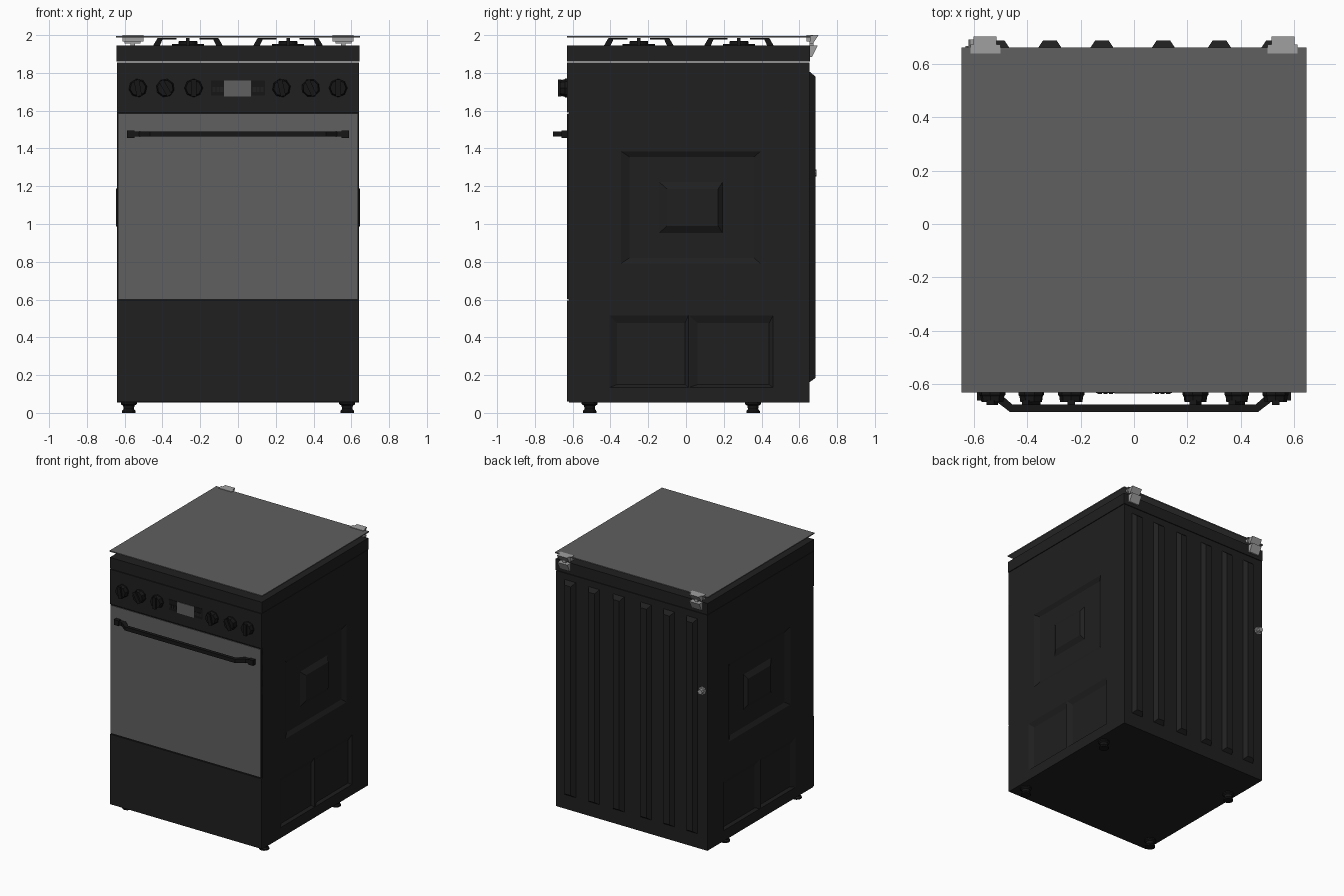
import bpy, bmesh
from math import sin, cos, pi, radians

if "Cube" in bpy.data.objects:
    bpy.data.objects.remove(bpy.data.objects["Cube"])


def material(name, v):
    m = bpy.data.materials.new(name)
    m.diffuse_color = (v, v, v, 1)
    m.use_nodes = True
    m.node_tree.nodes["Principled BSDF"].inputs["Base Color"].default_value = m.diffuse_color
    return m


BLACK = material("black_enamel", 0.014)
TRIM = material("black_trim", 0.008)
GLASS = material("grey_glass", 0.115)
STEEL = material("steel", 0.35)


def loft(name, loops, mat):
    """Closed solid through a stack of matching point loops."""
    bm = bmesh.new()
    rings = [[bm.verts.new(p) for p in loop] for loop in loops]
    n = len(rings[0])
    for a, b in zip(rings, rings[1:]):
        for i in range(n):
            j = (i + 1) % n
            bm.faces.new((a[i], a[j], b[j], b[i]))
    bm.faces.new(rings[0][::-1])
    bm.faces.new(rings[-1])
    bmesh.ops.recalc_face_normals(bm, faces=bm.faces)
    me = bpy.data.meshes.new(name)
    bm.to_mesh(me)
    bm.free()
    me.materials.append(mat)
    ob = bpy.data.objects.new(name, me)
    bpy.context.collection.objects.link(ob)
    return ob


def rect(a0, a1, b0, b1):
    return [(a0, b0), (a1, b0), (a1, b1), (a0, b1)]


def ngon(cx, cy, r, n, rot=0):
    return [(cx + r * cos(rot + 2 * pi * i / n), cy + r * sin(rot + 2 * pi * i / n)) for i in range(n)]


def on_x(pts, x): return [(x, a, b) for a, b in pts]
def on_y(pts, y): return [(a, y, b) for a, b in pts]
def on_z(pts, z): return [(a, b, z) for a, b in pts]


def box(name, x0, x1, y0, y1, z0, z1, mat):
    r = rect(x0, x1, y0, y1)
    return loft(name, [on_z(r, z0), on_z(r, z1)], mat)


def turned(name, cx, cy, profile, n, mat):
    """Upright round part from (radius, z) pairs."""
    return loft(name, [on_z(ngon(cx, cy, r, n), z) for r, z in profile], mat)


# Cabinet with pressed side panels
body = box("cabinet", -0.64, 0.64, -0.62, 0.655, 0.055, 1.855, BLACK)
presses = [  # outer rectangle, floor rectangle (y0, y1, z0, z1)
    ((-0.345, 0.395, 0.79, 1.385), (-0.30, 0.36, 0.82, 1.355)),
    ((-0.405, 0.012, 0.135, 0.515), (-0.365, -0.005, 0.15, 0.475)),
    ((0.018, 0.46, 0.135, 0.515), (0.06, 0.44, 0.15, 0.475)),
]
for s in (-1, 1):
    for outer, floor in presses:
        # Extend the cutter past the skin with straight walls
        cut = loft("press_cutter", [on_x(rect(*floor), s * 0.622), on_x(rect(*outer), s * 0.64),
                                    on_x(rect(*outer), s * 0.70)], BLACK)
        cut.hide_render = True
        mod = body.modifiers.new("press", 'BOOLEAN')
        mod.operation, mod.object, mod.solver = 'DIFFERENCE', cut, 'EXACT'
        bpy.context.view_layer.objects.active = body
        bpy.ops.object.modifier_apply(modifier=mod.name)
        bpy.data.objects.remove(cut)
    # Raised boss in the middle of the large pressing
    loft("side_boss", [on_x(rect(-0.145, 0.195, 0.95, 1.225), s * 0.620),
                       on_x(rect(-0.10, 0.17, 0.99, 1.185), s * 0.645)], BLACK)

# Front: drawer, oven door, control panel
box("drawer_front", -0.64, 0.64, -0.63, -0.615, 0.06, 0.595, BLACK)
box("oven_door_frame", -0.64, 0.64, -0.627, -0.615, 0.60, 1.585, TRIM)
box("oven_door_glass", -0.632, 0.632, -0.631, -0.62, 0.603, 1.582, GLASS)
box("control_panel", -0.64, 0.64, -0.63, -0.615, 1.59, 1.855, BLACK)

# Door handle: flat bar bent forward from its end mounts
half = [(0.588, -0.657), (0.525, -0.657), (0.465, -0.703)]
inner = [(0.455, -0.676), (0.505, -0.632), (0.588, -0.629)]
outline = half + [(-x, y) for x, y in half[::-1]] + [(-x, y) for x, y in inner[::-1]] + inner
# Outline order: front right to left, then back left to right
outline = half + [(-x, y) for x, y in reversed(half)] + [(-x, y) for x, y in reversed(inner)] + inner
loft("door_handle", [on_z(outline, 1.462), on_z(outline, 1.49)], TRIM)
for s in (-1, 1):
    box("handle_mount", s * 0.568 - 0.02, s * 0.568 + 0.02, -0.66, -0.625, 1.456, 1.496, TRIM)

# Control knobs, each turned to a different angle
for x, a in zip((-0.53, -0.385, -0.235, 0.23, 0.385, 0.53), (10, 30, 0, 12, 25, 0)):
    t = radians(a)
    loft("control_knob", [on_y(ngon(x, 1.72, r, 8, t), y) for r, y in
                          ((0.049, -0.625), (0.049, -0.64), (0.045, -0.645), (0.042, -0.666))], TRIM)
    grip = [(x + u * cos(t) - v * sin(t), 1.72 + u * sin(t) + v * cos(t))
            for u, v in rect(-0.014, 0.014, -0.044, 0.044)]
    loft("knob_grip", [on_y(grip, -0.66), on_y(grip, -0.678)], TRIM)

# Clock display with button blocks
box("clock_display", -0.073, 0.07, -0.634, -0.625, 1.675, 1.76, GLASS)
for s in (-1, 1):
    box("clock_bezel", s * 0.107 - 0.035, s * 0.107 + 0.035, -0.633, -0.625, 1.68, 1.76, TRIM)
    for i in range(3):
        cx = s * 0.107 + (i - 1) * 0.021
        box("clock_button", cx - 0.008, cx + 0.008, -0.637, -0.63, 1.70, 1.725, BLACK)

# Cooktop and glass lid
box("cooktop", -0.642, 0.642, -0.63, 0.656, 1.859, 1.945, BLACK)
box("glass_lid", -0.645, 0.645, -0.63, 0.66, 1.988, 1.996, GLASS)

# Burners with crossed pan supports
for cx in (-0.265, 0.265):
    for cy in (-0.25, 0.28):
        turned("burner_base", cx, cy, [(0.085, 1.94), (0.085, 1.953)], 16, TRIM)
        turned("burner_cap", cx, cy, [(0.05, 1.95), (0.05, 1.966), (0.044, 1.97)], 16, TRIM)
        for k in range(4):
            c, s = cos(k * pi / 2), sin(k * pi / 2)
            # Slanted leg and inward finger, drawn in side profile
            prof = [(0.185, 1.943), (0.16, 1.986), (0.06, 1.986), (0.06, 1.976), (0.135, 1.976), (0.15, 1.943)]
            loft("pan_support", [[(cx + r * c - w * s, cy + r * s + w * c, z) for r, z in prof]
                                 for w in (-0.009, 0.009)], TRIM)

# Lid hinges at the back corners
for s in (-1, 1):
    def hinge(name, x0, x1, prof):
        loft(name, [on_x(prof, s * x0), on_x(prof, s * x1)], STEEL)
    hinge("hinge_top_clip", 0.50, 0.612, [(0.638, 1.996), (0.672, 1.996), (0.672, 2.0), (0.638, 2.0)])
    hinge("hinge_under_clip", 0.50, 0.612, [(0.638, 1.965), (0.66, 1.965), (0.66, 1.988), (0.638, 1.988)])
    hinge("hinge_upper_wedge", 0.515, 0.60, [(0.655, 1.955), (0.672, 1.955), (0.702, 2.0), (0.655, 2.0)])
    hinge("hinge_lower_wedge", 0.515, 0.60, [(0.652, 1.885), (0.668, 1.885), (0.698, 1.945), (0.652, 1.945)])
    hinge("hinge_pin", 0.545, 0.57, [(0.655, 1.94), (0.675, 1.94), (0.675, 1.96), (0.655, 1.96)])

# Ribbed back panel
for x in (-0.51, -0.315, -0.12, 0.11, 0.32, 0.52):
    loft("back_rib", [on_y(rect(x - 0.05, x + 0.05, 0.16, 1.81), 0.65),
                      on_y(rect(x - 0.026, x + 0.026, 0.185, 1.78), 0.686)], BLACK)

# Gas inlet on the back
loft("gas_inlet", [on_y(ngon(-0.60, 1.27, r, 8), y) for r, y in
                   ((0.03, 0.65), (0.03, 0.667), (0.019, 0.667), (0.019, 0.69))], STEEL)

# Feet
for x in (-0.578, 0.578):
    for y in (-0.51, 0.355):
        turned("foot", x, y, [(0.036, 0.0), (0.036, 0.01), (0.027, 0.02), (0.03, 0.038),
                              (0.042, 0.046), (0.042, 0.06)], 12, TRIM)
